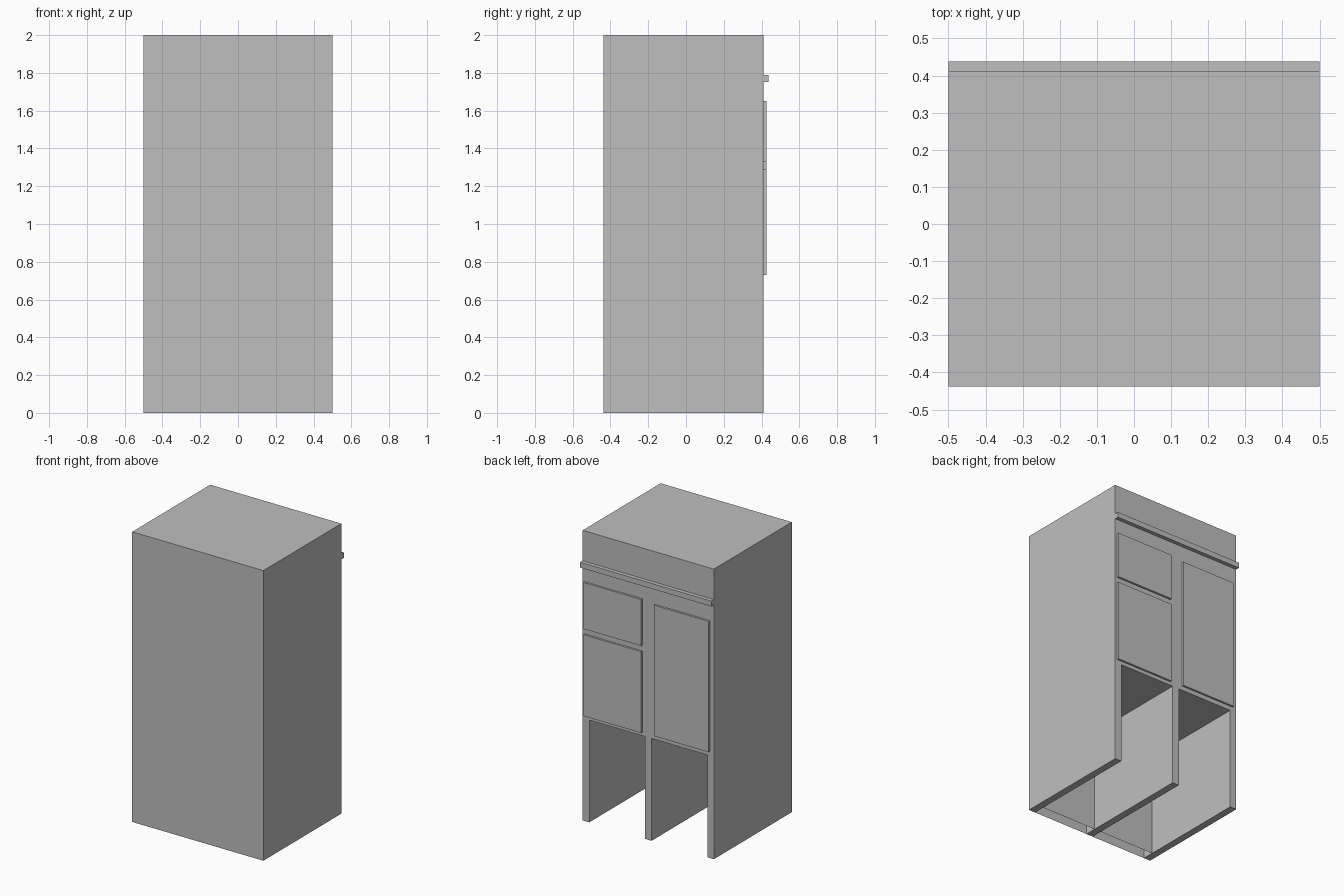
import bpy, bmesh

if "Cube" in bpy.data.objects:
    bpy.data.objects.remove(bpy.data.objects["Cube"])

grey = bpy.data.materials.new("plain_grey")
grey.diffuse_color = (0.52, 0.52, 0.52, 1)
grey.use_nodes = True
grey.node_tree.nodes["Principled BSDF"].inputs["Base Color"].default_value = grey.diffuse_color

FRONT, INNER, BACK = -0.438, -0.358, 0.411   # depth planes of the cabinet
OPEN_TOP = 0.705                              # height of the open bays
BAYS = [(-0.45, -0.025), (0.025, 0.45)]       # x range of each bay


def finish(bm, name):
    mesh = bpy.data.meshes.new(name)
    bm.to_mesh(mesh)
    bm.free()
    mesh.materials.append(grey)
    obj = bpy.data.objects.new(name, mesh)
    bpy.context.collection.objects.link(obj)
    return obj


def box(name, x0, x1, y0, y1, z0, z1):
    bm = bmesh.new()
    bmesh.ops.create_cube(bm, size=1)
    for v in bm.verts:
        v.co = ((x0 + x1) / 2 + v.co.x * (x1 - x0),
                (y0 + y1) / 2 + v.co.y * (y1 - y0),
                (z0 + z1) / 2 + v.co.z * (z1 - z0))
    return finish(bm, name)


def panel(bm, x0, x1, y, z1, flip):
    pts = [(x0, y, 0), (x1, y, 0), (x1, y, z1), (x0, y, z1)]
    bm.faces.new([bm.verts.new(p) for p in (pts[::-1] if flip else pts)])


# Cabinet shell: profile with two bays, run from back to front
profile = [(-0.5, 2), (-0.5, 0)]
for x0, x1 in BAYS:
    profile += [(x0, 0), (x0, OPEN_TOP), (x1, OPEN_TOP), (x1, 0)]
profile += [(0.5, 0), (0.5, 2)]
bm = bmesh.new()
back = [bm.verts.new((x, BACK, z)) for x, z in profile]
front = [bm.verts.new((x, FRONT, z)) for x, z in profile]
bm.faces.new(back[::-1])
for i in range(len(profile)):
    j = (i + 1) % len(profile)
    bm.faces.new((back[i], back[j], front[j], front[i]))
bmesh.ops.recalc_face_normals(bm, faces=bm.faces)
# Plain front skin, and the lining at the end of each bay
panel(bm, -0.5, 0.5, FRONT, 2, False)
for x0, x1 in BAYS:
    panel(bm, x0, x1, INNER, OPEN_TOP, True)
finish(bm, "cabinet_shell")

# Raised panels on the back, and the long rail above them
box("upper_door", 0.045, 0.485, BACK, 0.425, 1.33, 1.65)
box("lower_door", 0.045, 0.485, BACK, 0.425, 0.73, 1.29)
box("tall_door", -0.47, -0.052, BACK, 0.425, 0.735, 1.637)
box("rail", -0.5, 0.5, BACK, 0.438, 1.753, 1.79)
